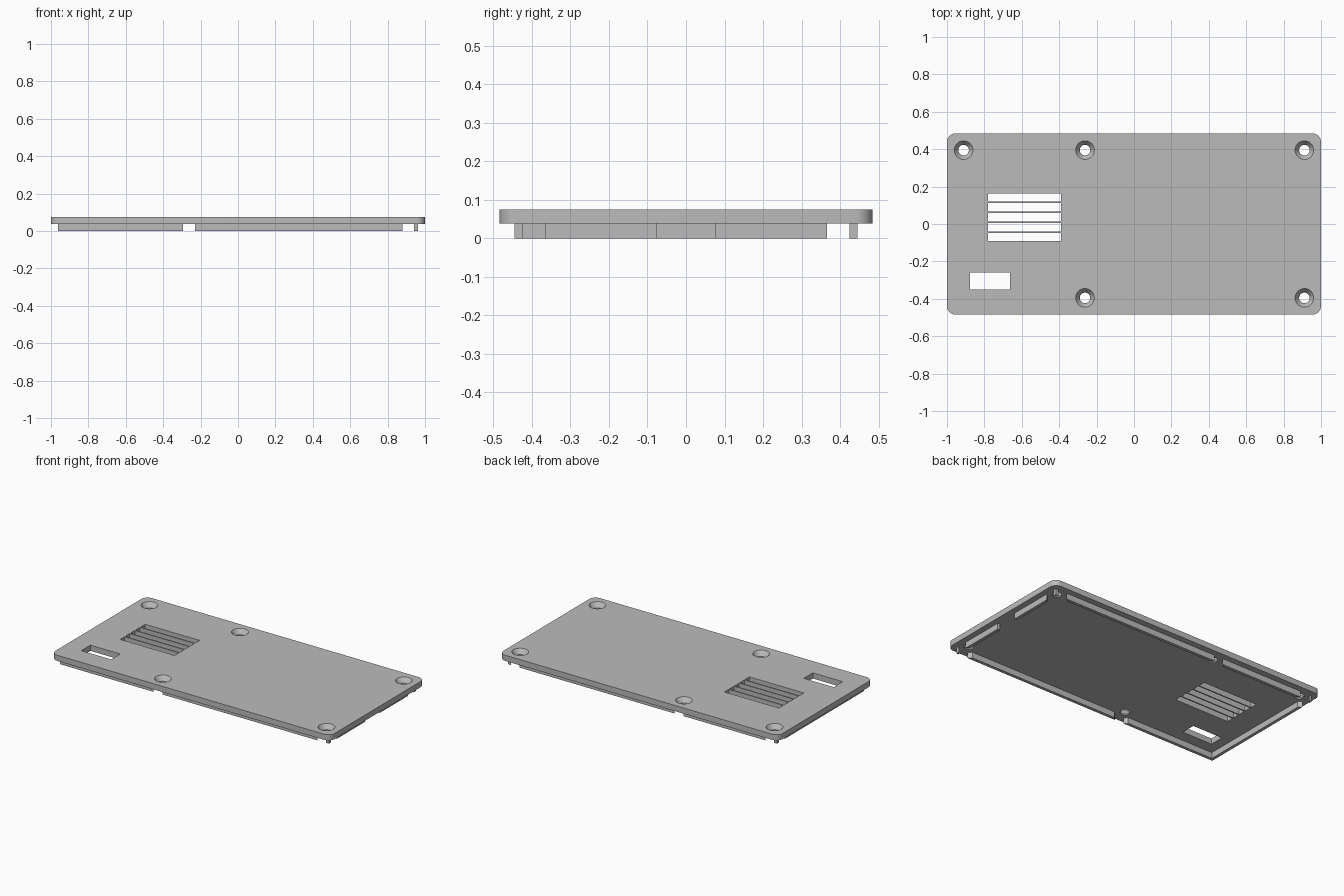
import bpy, bmesh, math
from mathutils import Matrix, Vector

cube = bpy.data.objects.get("Cube")
if cube:
    bpy.data.objects.remove(cube)

# Overall sizes
PLATE_X, PLATE_Y, CORNER = 1.0, 0.484, 0.045
RIB_X, RIB_Y, RIB_T = 0.962, 0.445, 0.02
Z_MID, Z_TOP = 0.038, 0.075
HOLE_X, HOLE_Y, MID_X = 0.911, 0.395, -0.262
HOLES = [(-HOLE_X, HOLE_Y), (MID_X, HOLE_Y), (HOLE_X, HOLE_Y),
         (MID_X, -HOLE_Y), (HOLE_X, -HOLE_Y)]

grey = bpy.data.materials.new("plain grey")
grey.use_nodes = True
grey.diffuse_color = (0.5, 0.5, 0.5, 1)
grey.node_tree.nodes["Principled BSDF"].inputs["Base Color"].default_value = (0.5, 0.5, 0.5, 1)


def add_box(bm, x0, x1, y0, y1, z0, z1):
    size = Matrix.Diagonal((x1 - x0, y1 - y0, z1 - z0, 1))
    centre = Matrix.Translation(((x0 + x1) / 2, (y0 + y1) / 2, (z0 + z1) / 2))
    return bmesh.ops.create_cube(bm, size=1, matrix=centre @ size)["verts"]


def add_lathe(bm, x, y, profile, sides=32):
    """Closed solid from (radius, height) points, bottom to top."""
    rings = []
    for r, z in profile:
        angles = [math.tau * i / sides for i in range(sides)]
        rings.append([bm.verts.new((x + r * math.cos(a), y + r * math.sin(a), z)) for a in angles])
    for low, high in zip(rings, rings[1:]):
        for i in range(sides):
            j = (i + 1) % sides
            bm.faces.new((low[i], low[j], high[j], high[i]))
    bm.faces.new(rings[0][::-1])
    bm.faces.new(rings[-1])


def make(name, bm):
    mesh = bpy.data.meshes.new(name)
    bm.to_mesh(mesh)
    bm.free()
    mesh.materials.append(grey)
    ob = bpy.data.objects.new(name, mesh)
    bpy.context.collection.objects.link(ob)
    return ob


def cut(ob, bm):
    """Subtract the solids in bm from ob."""
    cutter = make("cutter", bm)
    cutter.hide_render = True
    mod = ob.modifiers.new("cut", "BOOLEAN")
    mod.operation, mod.solver, mod.object = "DIFFERENCE", "EXACT", cutter
    bpy.context.view_layer.objects.active = ob
    bpy.ops.object.modifier_apply(modifier=mod.name)
    bpy.data.objects.remove(cutter)


# Cover plate with rounded vertical corners
bm = bmesh.new()
add_box(bm, -PLATE_X, PLATE_X, -PLATE_Y, PLATE_Y, Z_MID, Z_TOP)
uprights = [e for e in bm.edges if abs(e.verts[0].co.z - e.verts[1].co.z) > 0.01]
bmesh.ops.bevel(bm, geom=uprights, offset=CORNER, segments=8, profile=0.5, affect="EDGES")
plate = make("cover_plate", bm)

# Countersunk screw holes, vent slots and small window
bm = bmesh.new()
for x, y in HOLES:
    add_lathe(bm, x, y, [(0.028, 0.02), (0.028, 0.045), (0.0573, 0.085)])
slots, slat, vent_low, vent_high = 5, 0.008, -0.092, 0.164
pitch = (vent_high - vent_low + slat) / slots
for i in range(slots):
    y = vent_low + i * pitch
    add_box(bm, -0.78, -0.39, y, y + pitch - slat, 0, 0.1)
add_box(bm, -0.877, -0.663, -0.351, -0.258, 0, 0.1)
cut(plate, bm)

# Locating rib under the plate
bm = bmesh.new()
add_box(bm, -RIB_X, RIB_X, -RIB_Y, RIB_Y, 0, Z_MID)
rib = make("locating_rib", bm)
bm = bmesh.new()
add_box(bm, RIB_T - RIB_X, RIB_X - RIB_T, RIB_T - RIB_Y, RIB_Y - RIB_T, -0.1, 0.1)
cut(rib, bm)

# Clearances around the screws and a gap in the end rib
bm = bmesh.new()
for x, y in HOLES:
    add_lathe(bm, x, y, [(0.059, -0.05), (0.059, 0.09)])
add_box(bm, 0.9, 1.0, -0.077, 0.077, -0.05, 0.09)
cut(rib, bm)

# Smooth the round walls, keep the edges crisp
for ob in (plate, rib):
    bpy.ops.object.select_all(action="DESELECT")
    ob.select_set(True)
    bpy.context.view_layer.objects.active = ob
    bpy.ops.object.shade_smooth_by_angle(angle=math.radians(30))
